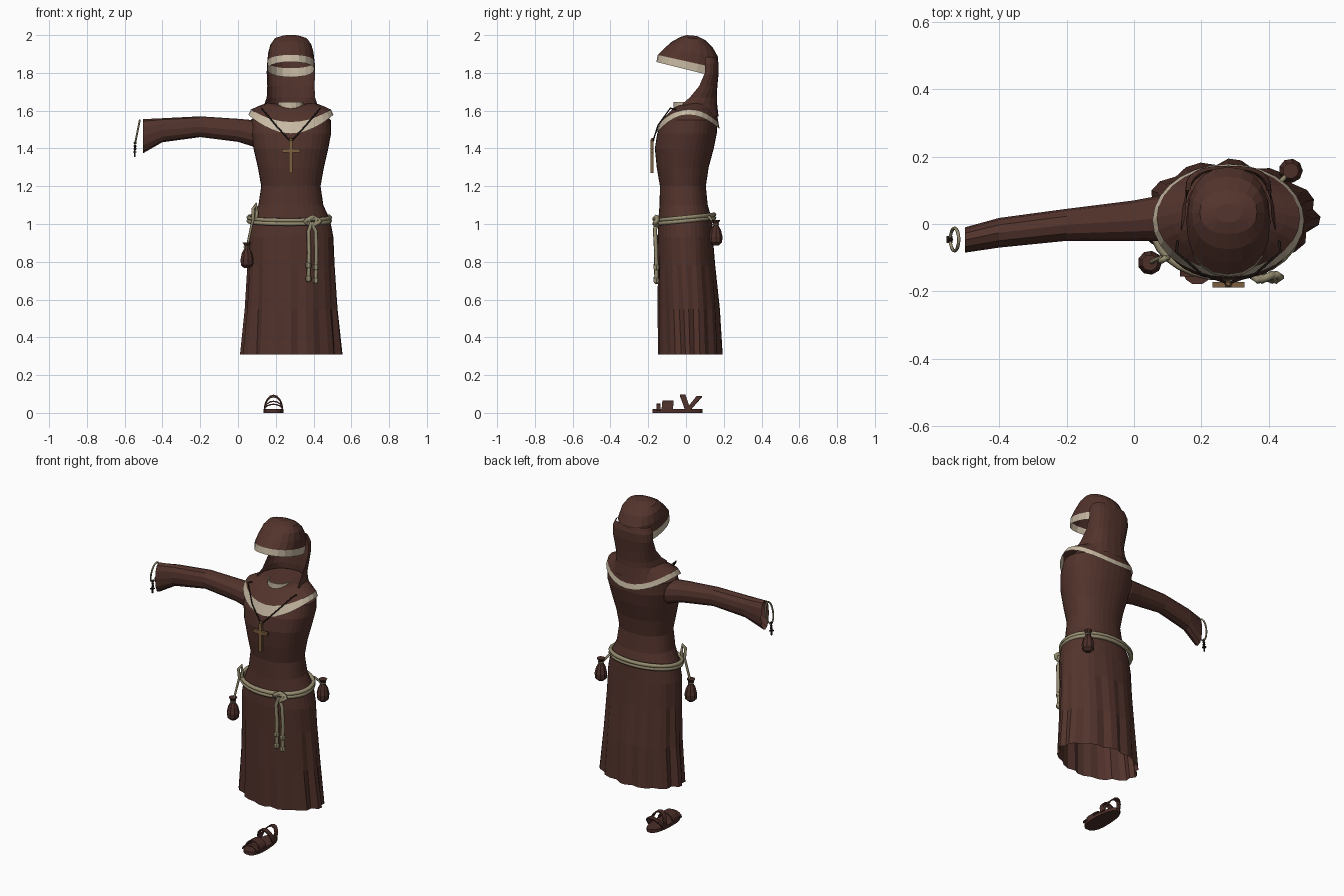
import bpy, bmesh, math, random

random.seed(4)
if "Cube" in bpy.data.objects:
    bpy.data.objects.remove(bpy.data.objects["Cube"])


def material(name, *rgb):
    m = bpy.data.materials.new(name)
    m.use_nodes = True
    m.diffuse_color = (*rgb, 1)
    m.node_tree.nodes["Principled BSDF"].inputs["Base Color"].default_value = (*rgb, 1)
    return m


BROWN = material("brown cloth", .085, .033, .025)
CREAM = material("cream trim", .58, .49, .37)
ROPE = material("rope", .30, .26, .16)
WOOD = material("tan wood", .20, .115, .05)
LEATHER = material("dark leather", .072, .028, .022)
CORD = material("dark cord", .02, .012, .01)


def loft(name, rings, mats, closed=True, caps=(), thick=0, strip_mat=None):
    """Skin a list of point rings; caps lists ring indices to fill, strip_mat maps strips to slots."""
    bm = bmesh.new()
    rows = [[bm.verts.new(p) for p in r] for r in rings]
    n = len(rows[0])
    for k, (a, b) in enumerate(zip(rows, rows[1:])):
        for i in range(n if closed else n - 1):
            j = (i + 1) % n
            f = bm.faces.new((a[i], a[j], b[j], b[i]))
            f.material_index = (strip_mat or {}).get(k, 0)
    for c in caps:
        bm.faces.new(rows[c])
    bmesh.ops.recalc_face_normals(bm, faces=bm.faces)
    me = bpy.data.meshes.new(name)
    bm.to_mesh(me)
    bm.free()
    for m in mats:
        me.materials.append(m)
    ob = bpy.data.objects.new(name, me)
    bpy.context.collection.objects.link(ob)
    if thick:
        mod = ob.modifiers.new("thickness", "SOLIDIFY")
        mod.thickness = thick


def bow(v, p):
    return math.copysign(abs(v) ** p, v)


def oval(x0, x1, y0, y1, n=24, p=.9, start=0, turn=math.tau):
    """Rounded outline filling the given bounds, as (x, y, angle)."""
    steps = n if turn == math.tau else n - 1
    out = []
    for i in range(n):
        t = start + turn * i / steps
        out.append(((x0 + x1) / 2 + (x1 - x0) / 2 * bow(math.cos(t), p),
                    (y0 + y1) / 2 + (y1 - y0) / 2 * bow(math.sin(t), p), t))
    return out


def tube(name, pts, r, mat, cyclic=False):
    cu = bpy.data.curves.new(name, "CURVE")
    cu.dimensions = "3D"
    cu.bevel_depth, cu.bevel_resolution, cu.use_fill_caps = r, 1, True
    s = cu.splines.new("POLY")
    s.points.add(len(pts) - 1)
    for q, p in zip(s.points, pts):
        q.co = (*p, 1)
    s.use_cyclic_u = cyclic
    cu.materials.append(mat)
    bpy.context.collection.objects.link(bpy.data.objects.new(name, cu))


def box(name, c, s, mat):
    x, y, z = (v / 2 for v in s)
    sq = [(-x, -y), (x, -y), (x, y), (-x, y)]
    loft(name, [[(c[0] + a, c[1] + b, c[2] + h) for a, b in sq] for h in (-z, z)], [mat], caps=(0, -1))


def lathe(name, c, profile, mat, n=8):
    loft(name, [[(c[0] + r * math.cos(i * math.tau / n), c[1] + r * math.sin(i * math.tau / n), c[2] + z)
                 for i in range(n)] for r, z in profile], [mat], caps=(0, -1))


# Robe: torso and pleated skirt; columns are z, half width, front y, back y, pleat depth, roundness
N = 36
fold = [random.uniform(.5, 1) if i % 3 == 1 else random.uniform(0, .2) for i in range(N)]
robe = []
for z, w, f, b, d, p in [(.31, .275, -.152, .195, .13, 1.12), (.55, .248, -.152, .18, .09, 1.06),
                         (.78, .232, -.15, .155, .04, 1), (.93, .225, -.15, .142, 0, .95),
                         (1.02, .208, -.147, .138, 0, .95), (1.1, .172, -.14, .115, 0, .9),
                         (1.2, .157, -.138, .105, 0, .9), (1.3, .175, -.155, .12, 0, .9),
                         (1.4, .198, -.165, .147, 0, .9), (1.48, .213, -.152, .163, 0, .9),
                         (1.55, .212, -.122, .163, 0, .95), (1.6, .16, -.075, .14, 0, 1)]:
    mid = (f + b) / 2
    robe.append([(.28 + (x - .28) * (1 - d * k), mid + (y - mid) * (1 - d * k), z)
                 for (x, y, t), k in zip(oval(.28 - w, .28 + w, f, b, N, p), fold)])
loft("robe", robe, [BROWN])

# Sleeve: columns are x, low z, high z, front y, back y
sleeve = [[(x, y, z) for y, z, t in oval(f, b, lo, hi, 12)]
          for x, lo, hi, f, b in [(-.502, 1.375, 1.555, -.085, -.01), (-.4, 1.433, 1.56, -.07, .018),
                                  (-.2, 1.46, 1.57, -.05, .045), (0, 1.435, 1.557, -.05, .07),
                                  (.08, 1.41, 1.55, -.05, .085), (.16, 1.42, 1.55, -.04, .08)]]
loft("sleeve", sleeve, [BROWN])

# Shoulder cape: columns are half width, front y, back y, then z at front, side, back
cape = []
for w, f, b, zf, zs, zb in [(.065, -.055, .08, 1.62, 1.635, 1.635), (.125, -.075, .155, 1.605, 1.642, 1.64),
                            (.17, -.105, .163, 1.575, 1.625, 1.59), (.212, -.137, .172, 1.54, 1.606, 1.535),
                            (.225, -.158, .178, 1.48, 1.578, 1.503)]:
    cape.append([(x, y, zs + ((zf if math.sin(t) < 0 else zb) - zs) * math.sin(t) ** 2)
                 for x, y, t in oval(.28 - w, .28 + w, f, b, 28, 1)])
loft("shoulder_cape", cape, [BROWN, CREAM], caps=(0,), strip_mat={3: 1})

# Neck collar
loft("neck_collar", [[(x, y, z) for x, y, t in oval(.212, .348, -.066, .06, 9, 1, math.pi, math.pi)]
                     for z in (1.605, 1.645)], [CREAM], closed=False, thick=.006)

# Hood: columns are half width, front y, front z, back y, back z
hood = []
for w, f, zf, b, zb in [(.124, -.157, 1.858, .163, 1.778), (.125, -.15, 1.895, .166, 1.825),
                        (.12, -.115, 1.93, .169, 1.885), (.108, -.075, 1.965, .14, 1.937),
                        (.085, -.03, 1.99, .1, 1.975), (.04, .005, 2, .06, 1.995)]:
    hood.append([(x, y, zf + (zb - zf) * (y - f) / (b - f))
                 for x, y, t in oval(.28 - w, .28 + w, f, b, 20, .9)])
loft("hood", hood, [BROWN, CREAM], caps=(-1,), strip_mat={0: 1})

# Veil hanging behind the head: columns are z, half width, edge y, back y
veil = []
for z, w, e, b in [(1.885, .112, .1, .163), (1.85, .127, .1, .173), (1.8, .128, .1, .173),
                   (1.73, .125, .07, .166), (1.67, .128, .02, .163), (1.635, .14, -.02, .165),
                   (1.57, .14, .06, .172)]:
    veil.append([(x, y, z) for x, y, t in oval(.28 - w, .28 + w, 2 * e - b, b, 13, .75, 0, math.pi)])
loft("veil", veil, [BROWN], closed=False)

# Rope belt: two strands, a knot and two hanging ends
for k, dz in enumerate((-.009, .009)):
    tube(f"belt_strand_{k}", [(x, y, 1.026 + .1 * y + dz) for x, y, t in oval(.056, .487, -.157, .149, 28, .97)],
         .012, ROPE, True)
for k, (rx, rz) in enumerate([(.04, .014), (.022, .024)]):
    tube(f"belt_knot_{k}", [(.395 + rx * math.cos(a), -.158 + .008 * math.sin(2 * a), 1.014 + rz * math.sin(a))
                            for a in (i * math.tau / 8 for i in range(8))], .012, ROPE, True)
for k, (x, low) in enumerate([(.373, .7), (.412, .69)]):
    tube(f"rope_end_{k}", [(.39, -.16, 1.01), (x, -.164, .96), (x + .003, -.158, .85), (x, -.157, low)], .011, ROPE)
    for z in (low + .08, low + .01):
        lathe("rope_end_knot", (x, -.157, z), [(.008, -.018), (.016, -.008), (.016, .008), (.008, .018)], ROPE, 6)

# Belt pouches
pouch = [(.016, -.075), (.033, -.06), (.036, -.03), (.028, .005), (.014, .03), (.013, .04), (.024, .06)]
for name, c, top in [("front_pouch", (.047, -.115, .842), (.08, -.1, 1.03)),
                     ("back_pouch", (.465, .158, .962), (.43, .12, 1.04))]:
    lathe(name, c, pouch, LEATHER, 9)
    tube(name + "_tie", [(c[0] + .015 * math.cos(i), c[1] + .015 * math.sin(i), c[2] + .036)
                         for i in range(6)], .004, ROPE, True)
    tube(name + "_strap", [(c[0], c[1], c[2] + .03), top], .007, ROPE)
tube("hip_loop", [(.08, -.1, 1.02), (.08, -.11, 1.08), (.095, -.1, 1.105), (.1, -.1, 1.06), (.095, -.1, 1.02)],
     .009, ROPE)

# Neck pendant on a cord
for k in (-1, 1):
    tube("pendant_cord", [(.28 + k * x, y, z) for x, y, z in
                          [(0, -.176, 1.435), (.08, -.148, 1.523), (.155, -.083, 1.613), (.15, -.05, 1.605)]],
         .004, CORD)
box("pendant_upright", (.28, -.18, 1.355), (.019, .016, .17), WOOD)
box("pendant_bar", (.28, -.18, 1.387), (.095, .016, .019), WOOD)
lathe("pendant_hook", (.28, -.178, 1.443), [(.006, -.012), (.012, 0), (.006, .012)], WOOD, 6)

# Bead bracelet at the wrist
tube("bracelet", [(-.532 + .2 * (z - 1.49), y, z) for y, z, t in oval(-.08, -.012, 1.425, 1.55, 16, 1)],
     .005, ROPE, True)
for z in (1.428, 1.412, 1.398):
    lathe("bracelet_bead", (-.545, -.046, z), [(.004, -.007), (.009, 0), (.004, .007)], CORD, 6)
box("bracelet_upright", (-.547, -.046, 1.375), (.007, .007, .04), CORD)
box("bracelet_bar", (-.547, -.046, 1.382), (.018, .02, .006), CORD)

# Sandal: sole and bent straps; columns are y at foot, y at top, height, strap width
sole = [(.188 + (x - .188) * (.93 - .8 * (y + .08)), y) for x, y, t in oval(.13, .246, -.18, .088, 18, .8)]
loft("sandal_sole", [[(x, y, z) for x, y in sole] for z in (0, .02)], [LEATHER], caps=(0, -1))
for k, (y, top, h, w) in enumerate([(-.145, -.145, .034, .022), (-.1, -.095, .05, .06),
                                    (.01, -.018, .082, .03), (.01, .07, .074, .028)]):
    arc = [math.pi * i / 8 for i in range(9)]
    loft(f"sandal_strap_{k}", [[(.188 + .052 * math.cos(a), y + (top - y) * math.sin(a) + s * w / 2,
                                 .015 + h * math.sin(a)) for a in arc] for s in (-1, 1)],
         [LEATHER], closed=False, thick=.007)
